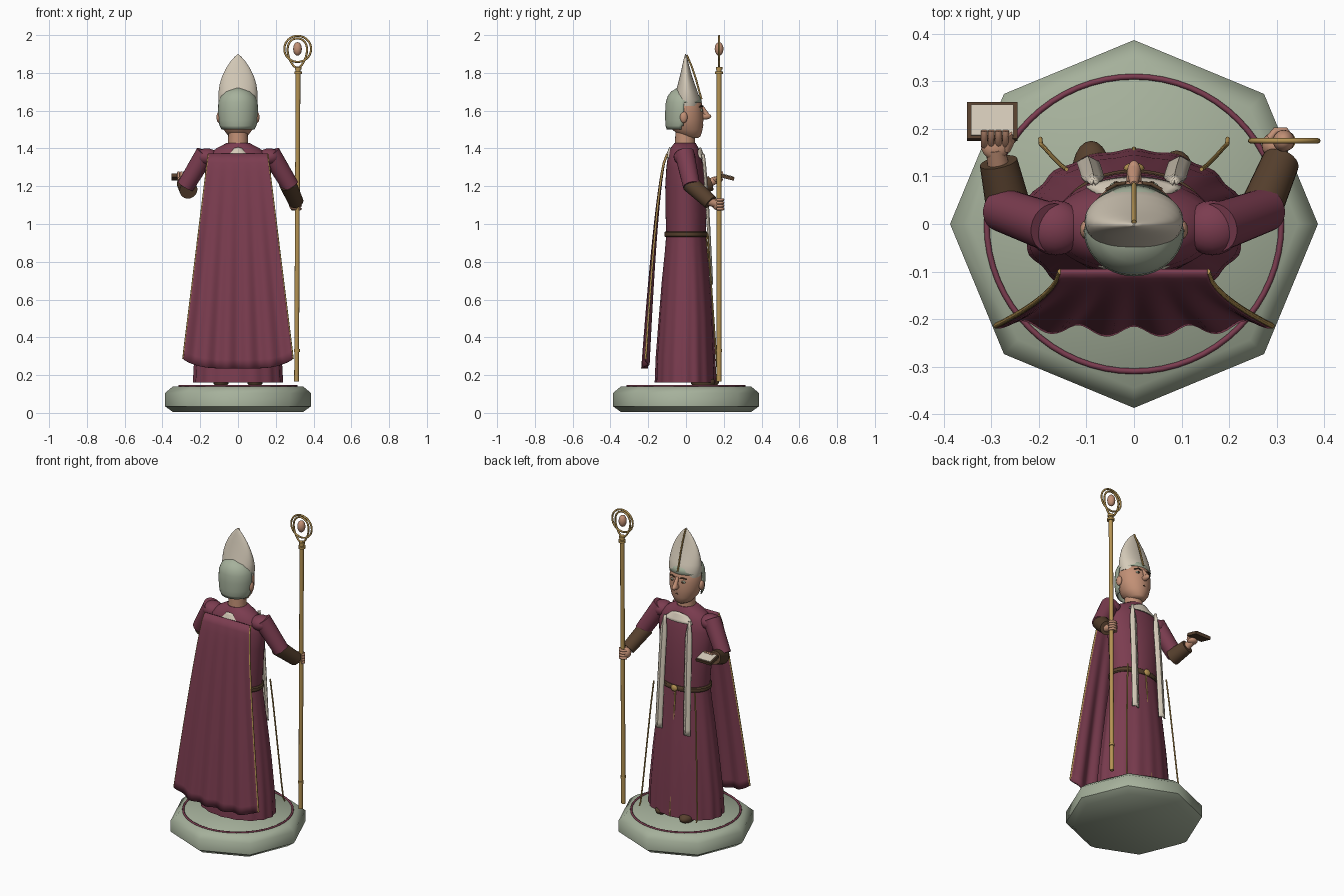
import bpy, bmesh, math
from mathutils import Vector
from math import sin, cos, pi

if "Cube" in bpy.data.objects:
    bpy.data.objects.remove(bpy.data.objects["Cube"])


def colour(name, r, g, b):
    m = bpy.data.materials.new(name)
    m.diffuse_color = (r, g, b, 1)
    m.use_nodes = True
    m.node_tree.nodes["Principled BSDF"].inputs["Base Color"].default_value = m.diffuse_color
    return m


MAROON = colour("maroon cloth", .20, .046, .08)
STONE = colour("grey green", .38, .44, .33)
CREAM = colour("cream cloth", .66, .59, .48)
SKIN = colour("skin", .54, .28, .18)
BROWN = colour("brown leather", .095, .052, .027)
GOLD = colour("gold", .46, .29, .085)


def finish(bm, name, mat, angle=40):
    bmesh.ops.recalc_face_normals(bm, faces=bm.faces)
    me = bpy.data.meshes.new(name)
    bm.to_mesh(me)
    bm.free()
    ob = bpy.data.objects.new(name, me)
    bpy.context.collection.objects.link(ob)
    me.materials.append(mat)
    bpy.context.view_layer.objects.active = ob
    ob.select_set(True)
    bpy.ops.object.shade_smooth_by_angle(angle=math.radians(angle))
    ob.select_set(False)
    return ob


def loft(name, rings, mat, n=48, folds=0, depth=0, angle=40, drop=None):
    """Stacked ellipses (z, rx, ry, cy); folds deepen toward the first ring."""
    bm = bmesh.new()
    loops = []
    for k, (z, rx, ry, cy) in enumerate(rings):
        d = depth * (1 - k / (len(rings) - 1))
        loops.append([bm.verts.new(((1 + d * cos(folds * a)) * rx * cos(a),
                                    cy + (1 + d * cos(folds * a)) * ry * sin(a), z))
                      for a in (2 * pi * i / n for i in range(n))])
    for lo, hi in zip(loops, loops[1:]):
        for i in range(n):
            bm.faces.new((lo[i], lo[(i + 1) % n], hi[(i + 1) % n], hi[i]))
    bm.faces.new(loops[0])
    bm.faces.new(loops[-1])
    if drop:
        gone = [f for f in bm.faces if drop(f.calc_center_median())]
        bmesh.ops.delete(bm, geom=gone, context='FACES')
    return finish(bm, name, mat, angle)


def ball(name, loc, size, mat, tilt=0):
    bm = bmesh.new()
    bmesh.ops.create_uvsphere(bm, u_segments=20, v_segments=12, radius=1)
    for v in bm.verts:
        v.co = Vector([c * s for c, s in zip(v.co, size)])
    ob = finish(bm, name, mat, 60)
    ob.location = loc
    ob.rotation_euler.x = tilt
    return ob


def box(name, loc, size, mat, tilt=0):
    bm = bmesh.new()
    bmesh.ops.create_cube(bm, size=1)
    for v in bm.verts:
        v.co = Vector([c * s for c, s in zip(v.co, size)])
    ob = finish(bm, name, mat)
    ob.location = loc
    ob.rotation_euler.x = tilt
    return ob


def limb(name, a, b, r1, r2, mat, n=24):
    a, b = Vector(a), Vector(b)
    bm = bmesh.new()
    bmesh.ops.create_cone(bm, cap_ends=True, segments=n, radius1=r1, radius2=r2, depth=(b - a).length)
    ob = finish(bm, name, mat)
    ob.location = (a + b) / 2
    ob.rotation_euler = (b - a).to_track_quat('Z', 'Y').to_euler()
    return ob


def tube(name, pts, r, mat, closed=False):
    cu = bpy.data.curves.new(name, 'CURVE')
    cu.dimensions = '3D'
    cu.bevel_depth, cu.bevel_resolution, cu.use_fill_caps = r, 2, True
    sp = cu.splines.new('POLY')
    sp.points.add(len(pts) - 1)
    for p, c in zip(sp.points, pts):
        p.co = (*c, 1)
    sp.use_cyclic_u = closed
    sp.use_smooth = True
    ob = bpy.data.objects.new(name, cu)
    bpy.context.collection.objects.link(ob)
    cu.materials.append(mat)
    return ob


def grid(name, fn, nu, nv, mat, thick):
    bm = bmesh.new()
    vs = [[bm.verts.new(fn(i / nu, j / nv)) for i in range(nu + 1)] for j in range(nv + 1)]
    for j in range(nv):
        for i in range(nu):
            bm.faces.new((vs[j][i], vs[j][i + 1], vs[j + 1][i + 1], vs[j + 1][i]))
    ob = finish(bm, name, mat)
    s = ob.modifiers.new("thickness", 'SOLIDIFY')
    s.thickness, s.offset = thick, 0
    return ob


# Octagonal stone base with an inlaid ring
loft("base", [(.005, .345, .345, 0), (.035, .387, .387, 0), (.105, .387, .387, 0), (.14, .345, .345, 0)],
     STONE, n=8, angle=50)
tube("base_ring", [(.31 * cos(t), .31 * sin(t), .142) for t in (2 * pi * i / 64 for i in range(64))],
     .006, MAROON, True)

# Robe, torso, belt
loft("robe_skirt", [(.16, .235, .16, -.003), (.3, .228, .155, -.003), (.5, .207, .143, 0),
                    (.7, .183, .127, 0), (.85, .162, .112, 0), (.95, .15, .104, 0)],
     MAROON, n=96, folds=16, depth=.018)
loft("torso", [(.93, .148, .104, 0), (1.05, .158, .108, 0), (1.2, .17, .107, -.003), (1.3, .178, .098, -.006),
               (1.36, .165, .088, -.008), (1.4, .115, .075, -.008), (1.43, .058, .056, -.005)], MAROON)
loft("belt", [(.93, .155, .11, 0), (.936, .161, .115, 0), (.954, .161, .115, 0), (.96, .155, .11, 0)], BROWN)
ball("belt_buckle", (0, .117, .945), (.022, .012, .02), GOLD)

# Cream collar showing at the chest and the nape
for s, h in ((1, .10), (-1, .075)):
    grid("collar_front" if s > 0 else "collar_back",
         lambda u, v, s=s, h=h: ((u - .5) * 2 * (h - .035 * v),
                                 s * (.102 - .022 * v - .02 * (2 * u - 1) ** 2) - .005,
                                 1.35 + .055 * v * (1 - .5 * (2 * u - 1) ** 2)), 14, 4, CREAM, .008)


# Cape with folds growing toward the hem, gold edging
def cape_point(u, v):
    x = 2 * u - 1
    wave = .011 * v * cos(x * pi * 5) + .018 * v * x * x
    return (x * (.155 + .135 * v),
            -.10 - .115 * v ** .6 + wave - .006 * v,
            1.37 - v * (1.135 - .05 * x ** 4))


grid("cape", cape_point, 60, 24, MAROON, .012)
for u in (0, 1):
    tube("cape_edging", [cape_point(u, j / 20) for j in range(21)], .006, GOLD)

for s in (-1, 1):
    # Hanging stole bands, pointed at the top
    grid("stole_band", lambda u, v, s=s: (s * (.085 + .012 * v) + (u - .5) * .045 * min(1, .25 + v * 6),
                                          .095 + .045 * v ** .7 - .012 * abs(2 * u - 1), 1.37 - .69 * v),
         4, 20, CREAM, .007)
    # Loose gold cords beside the robe, hooked at the end
    tube("side_cord", [(s * x, y, z) for x, y, z in ((.142, .115, .95), (.155, .125, .8), (.172, .142, .55),
                                                    (.188, .16, .3), (.196, .168, .2), (.197, .18, .18))],
         .0045, GOLD)
    ball("shoe", (s * .09, .11 if s < 0 else .09, .163), (.04, .065, .032), BROWN)
    # Upper sleeves and shoulders
    ball("shoulder", (s * .165, -.008, 1.355), (.062, .058, .045), MAROON)
    limb("upper_sleeve", (s * .172, -.008, 1.375), (s * .278, .03, 1.2), .052, .046, MAROON)
tube("robe_front_trim", [(0, .106 + .052 * t, .93 - .765 * t) for t in (0, .25, .5, .75, 1)], .005, GOLD)

# Forearm cuffs, hands and fingers
limb("right_cuff", (.262, .02, 1.215), (.308, .13, 1.115), .046, .04, BROWN)
limb("left_cuff", (-.262, .025, 1.18), (-.285, .13, 1.215), .048, .04, BROWN)
limb("right_wrist", (.305, .12, 1.12), (.3, .165, 1.105), .023, .02, SKIN)
limb("left_wrist", (-.285, .12, 1.215), (-.292, .16, 1.235), .023, .02, SKIN)
ball("right_palm", (.295, .165, 1.105), (.026, .028, .032), SKIN)
ball("left_palm", (-.292, .165, 1.236), (.03, .03, .017), SKIN)
for i in range(4):
    z = 1.08 + i * .016
    tube("right_finger", [(.285, .18, z), (.298, .196, z), (.318, .196, z), (.33, .18, z), (.322, .166, z)],
         .008, SKIN)
    x = -.315 + i * .015
    tube("left_finger", [(x, .165, 1.243), (x, .182, 1.268), (x, .196, 1.272)], .007, SKIN)
tube("left_thumb", [(-.268, .155, 1.24), (-.258, .175, 1.255), (-.264, .19, 1.268)], .008, SKIN)

# Small book held on the left hand
box("book_cover", (-.298, .216, 1.248), (.106, .08, .018), BROWN, -.25)
box("book_page", (-.298, .2185, 1.2575), (.09, .066, .006), CREAM, -.25)

# Staff with joints, looped head and bead
limb("staff", (.31, .175, .165), (.318, .175, 1.83), .0125, .0125, GOLD, 12)
for z, r in ((.33, .016), (1.8, .021), (1.825, .017)):
    limb("staff_joint", (.311 + z * .0045, .175, z - .007), (.311 + z * .0045, .175, z + .007), r, r, GOLD, 16)
turn = [2 * pi * i / 40 for i in range(40)]
tube("staff_outer_loop", [(.316 + .071 * cos(t), .175, 1.927 + .069 * sin(t)) for t in turn], .0055, GOLD, True)
tube("staff_inner_loop", [(.314 + .05 * cos(t) * (1 + .25 * sin(t)), .175, 1.905 + .078 * sin(t)) for t in turn],
     .0055, GOLD, True)
ball("staff_bead", (.315, .175, 1.927), (.023, .023, .036), SKIN)

# Head and face
limb("neck", (0, -.005, 1.4), (0, -.005, 1.52), .054, .05, SKIN)
loft("head", [(1.455, .03, .035, .03), (1.465, .05, .055, .022), (1.5, .077, .08, .008), (1.55, .094, .092, 0),
              (1.6, .098, .094, -.004), (1.65, .092, .088, -.006), (1.68, .07, .07, -.008)], SKIN, angle=60)
ball("nose", (0, .1, 1.57), (.016, .034, .017), SKIN)
limb("nose_bridge", (0, .083, 1.625), (0, .11, 1.575), .008, .015, SKIN)
for s in (-1, 1):
    ball("ear", (s * .1, -.012, 1.565), (.014, .02, .03), SKIN)
    ball("eye", (s * .037, .08, 1.602), (.014, .008, .008), STONE)
    ball("pupil", (s * .037, .087, 1.602), (.006, .003, .006), BROWN)
    tube("eyebrow", [(s * .018, .086, 1.622), (s * .037, .084, 1.627), (s * .058, .072, 1.62)], .004, BROWN)
tube("mouth", [(-.026, .08, 1.52), (0, .089, 1.524), (.026, .08, 1.52)], .004, BROWN)

# Close cap: covers the nape, open in front of the ears
cap = loft("head_cap", [(1.5, .088, .088, -.014), (1.52, .098, .095, -.013), (1.55, .103, .097, -.013),
                        (1.6, .106, .098, -.012), (1.645, .104, .096, -.011), (1.675, .092, .086, -.012),
                        (1.7, .07, .066, -.014), (1.722, .02, .025, -.02)],
           STONE, angle=60, drop=lambda c: c.z < 1.51 and abs(c.y) < .02 or c.z < 1.645 and c.y > -.012)
cap.modifiers.new("thickness", 'SOLIDIFY').thickness = .006

# Pointed mitre with a gold front stripe
loft("mitre", [(1.625, .097, .068, .006), (1.66, .104, .07, .006), (1.7, .103, .057, .004), (1.74, .097, .045, .002),
               (1.78, .085, .033, 0), (1.82, .066, .023, -.001), (1.86, .04, .013, -.002), (1.885, .018, .007, -.002),
               (1.9, .002, .002, -.002)], CREAM, angle=60)
tube("mitre_stripe", [(0, .083, 1.66), (0, .068, 1.71), (0, .052, 1.77), (0, .032, 1.83), (0, .004, 1.895)],
     .005, GOLD)
